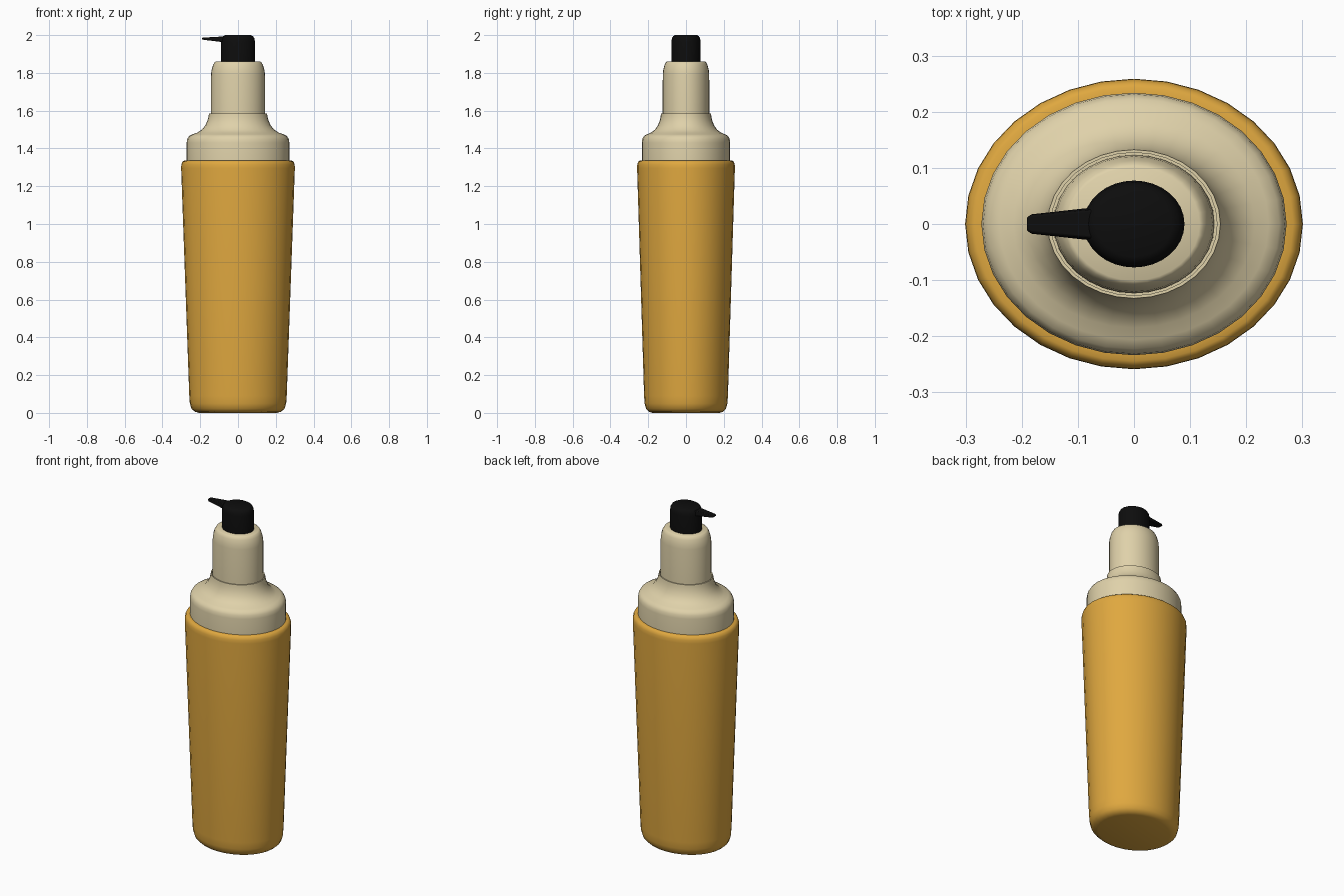
import bpy, bmesh, math

cube = bpy.data.objects.get("Cube")
if cube:
    bpy.data.objects.remove(cube, do_unlink=True)

SIDES = 32
DEPTH = 0.86  # oval cross-section: depth relative to width


def material(name, rgb):
    m = bpy.data.materials.new(name)
    m.use_nodes = True
    m.diffuse_color = (*rgb, 1)
    bsdf = next(n for n in m.node_tree.nodes if n.type == 'BSDF_PRINCIPLED')
    bsdf.inputs["Base Color"].default_value = (*rgb, 1)
    return m


amber = material("amber", (0.74, 0.39, 0.05))
cream = material("cream", (0.74, 0.64, 0.40))
black = material("black", (0.004, 0.004, 0.004))


def finish(bm, name, mat, angle=40):
    bmesh.ops.recalc_face_normals(bm, faces=bm.faces)
    mesh = bpy.data.meshes.new(name)
    bm.to_mesh(mesh)
    bm.free()
    mesh.materials.append(mat)
    ob = bpy.data.objects.new(name, mesh)
    bpy.context.collection.objects.link(ob)
    bpy.ops.object.select_all(action='DESELECT')
    ob.select_set(True)
    bpy.context.view_layer.objects.active = ob
    bpy.ops.object.shade_smooth_by_angle(angle=math.radians(angle))
    return ob


def loft(bm, rings):
    """Skin a list of point rings and close both ends."""
    loops = [[bm.verts.new(p) for p in ring] for ring in rings]
    for a, b in zip(loops, loops[1:]):
        for i in range(len(a)):
            j = (i + 1) % len(a)
            bm.faces.new((a[i], a[j], b[j], b[i]))
    bm.faces.new(loops[0])
    bm.faces.new(loops[-1])


def oval_lathe(name, profile, mat):
    """Turn (radius, height) pairs into an oval solid."""
    bm = bmesh.new()
    angles = [math.tau * i / SIDES for i in range(SIDES)]
    loft(bm, [[(r * math.cos(a), r * DEPTH * math.sin(a), z) for a in angles]
              for r, z in profile])
    return finish(bm, name, mat)


# Tapered bottle with rounded foot and rolled rim
oval_lathe("bottle_body", [
    (0.205, 0), (0.228, 0.006), (0.246, 0.022), (0.255, 0.05), (0.258, 0.09),
    (0.301, 1.295), (0.300, 1.315), (0.294, 1.33), (0.284, 1.336), (0.265, 1.336)], amber)

# Shoulder sweeping up into the collar, with a small groove inside its lip
oval_lathe("shoulder", [
    (0.272, 1.32), (0.272, 1.43), (0.269, 1.45), (0.259, 1.466), (0.240, 1.475),
    (0.215, 1.484), (0.192, 1.499), (0.173, 1.522), (0.161, 1.549), (0.156, 1.57),
    (0.154, 1.584), (0.148, 1.584), (0.148, 1.57)], cream)

# Pump neck
oval_lathe("pump_neck", [
    (0.144, 1.56), (0.143, 1.79), (0.140, 1.815), (0.132, 1.842),
    (0.124, 1.856), (0.117, 1.86)], cream)

# Pump head
oval_lathe("pump_head", [
    (0.090, 1.85), (0.090, 1.965), (0.087, 1.982), (0.080, 1.994), (0.068, 2.0)], black)

# Flat tapering spout: stations are x, half width, bottom, top
bm = bmesh.new()
loft(bm, [[(x, -w, lo), (x, w, lo), (x, w * 0.85, hi), (x, -w * 0.85, hi)]
          for x, w, lo, hi in [(-0.05, 0.032, 1.955, 1.993), (-0.09, 0.028, 1.964, 1.992),
                               (-0.182, 0.018, 1.975, 1.987), (-0.191, 0.013, 1.978, 1.986)]])
spout = finish(bm, "spout", black)
bevel = spout.modifiers.new("soft_edges", 'BEVEL')
bevel.width = 0.003
bevel.segments = 2
